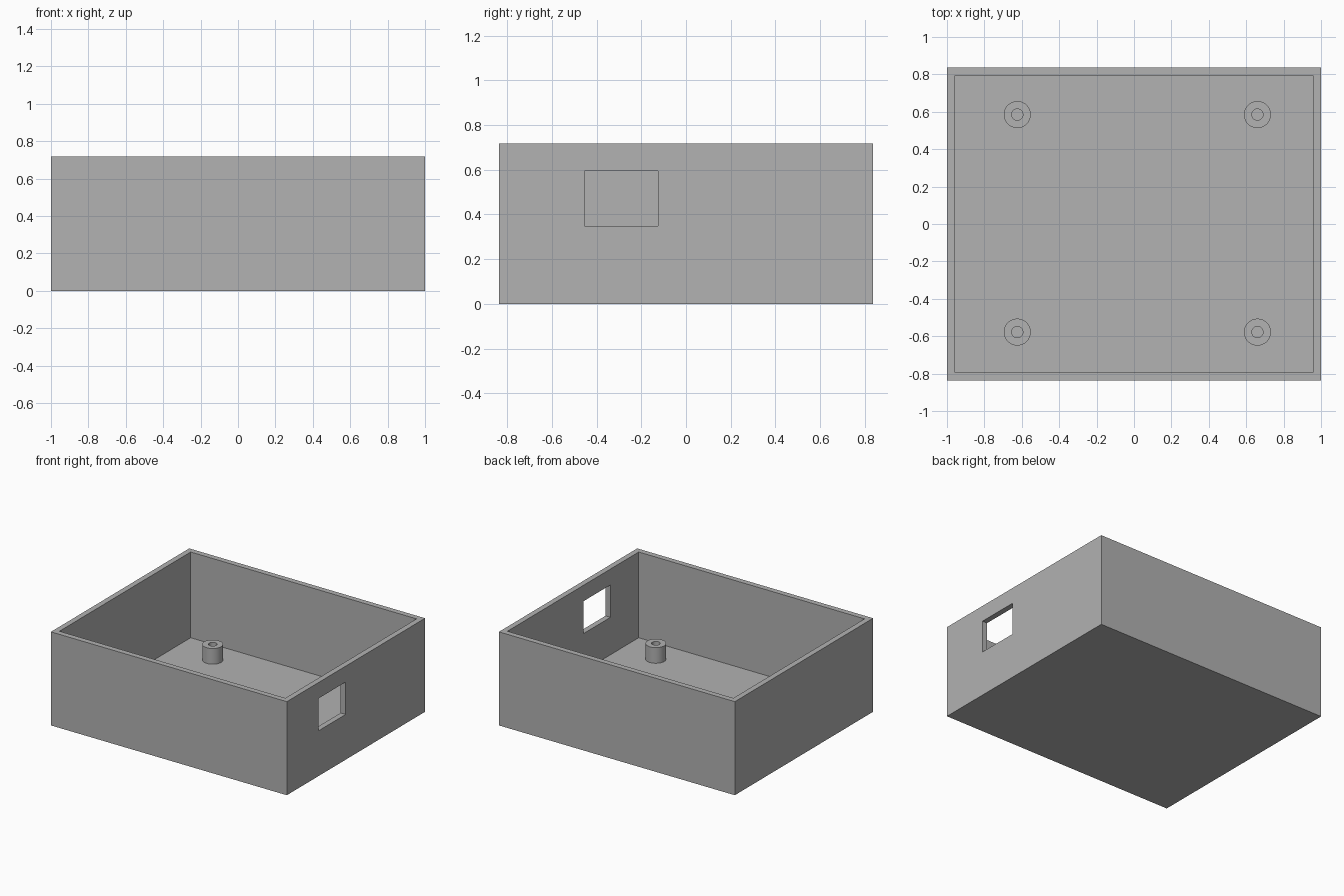
import bpy
import bmesh
import math
from mathutils import Matrix, Vector

cube = bpy.data.objects.get("Cube")
if cube:
    bpy.data.objects.remove(cube, do_unlink=True)

HALF_X, HALF_Y, HEIGHT = 1.0, 0.837, 0.717
WALL = 0.06
POST_TOP, POST_R, HOLE_R = 0.18, 0.072, 0.03

grey = bpy.data.materials.new("plain_grey")
grey.use_nodes = True
color = (0.445, 0.445, 0.445, 1)
grey.diffuse_color = color
grey.node_tree.nodes["Principled BSDF"].inputs["Base Color"].default_value = color


def make_object(name, bm):
    mesh = bpy.data.meshes.new(name)
    bmesh.ops.recalc_face_normals(bm, faces=bm.faces)
    bm.to_mesh(mesh)
    bm.free()
    mesh.materials.append(grey)
    obj = bpy.data.objects.new(name, mesh)
    bpy.context.collection.objects.link(obj)
    return obj


def block(low, high):
    low, high = Vector(low), Vector(high)
    bm = bmesh.new()
    place = Matrix.Translation((low + high) / 2) @ Matrix.Diagonal((*(high - low), 1))
    bmesh.ops.create_cube(bm, size=1, matrix=place)
    return bm


# Open tray: inset the lid of a block and sink it to the floor
bm = block((-HALF_X, -HALF_Y, 0), (HALF_X, HALF_Y, HEIGHT))
bm.normal_update()
lid = max(bm.faces, key=lambda f: f.calc_center_median().z)
bmesh.ops.inset_region(bm, faces=[lid], thickness=WALL)
sunk = bmesh.ops.extrude_discrete_faces(bm, faces=[lid])["faces"][0]
bmesh.ops.translate(bm, verts=sunk.verts, vec=(0, 0, WALL - HEIGHT))
tray = make_object("tray", bm)

# Rectangular port through the left wall
cutter = make_object("port_cutter", block((HALF_X - 0.15, -0.453, 0.347),
                                          (HALF_X + 0.15, -0.125, 0.595)))
cutter.hide_render = True
cut = tray.modifiers.new("port", 'BOOLEAN')
cut.operation = 'DIFFERENCE'
cut.solver = 'EXACT'
cut.object = cutter
bpy.context.view_layer.objects.active = tray
tray.select_set(True)
bpy.ops.object.modifier_apply(modifier=cut.name)
bpy.data.objects.remove(cutter, do_unlink=True)


# Hollow mounting posts: a tube profile spun around its axis
def post(name, x, y):
    bm = bmesh.new()
    profile = [(POST_R, WALL), (POST_R, POST_TOP), (HOLE_R, POST_TOP), (HOLE_R, WALL)]
    verts = [bm.verts.new((r, 0, z)) for r, z in profile]
    edges = [bm.edges.new(pair) for pair in zip(verts, verts[1:])]
    bmesh.ops.spin(bm, geom=verts + edges, axis=(0, 0, 1), cent=(0, 0, 0),
                   angle=math.tau, steps=48, use_merge=True)
    bmesh.ops.remove_doubles(bm, verts=bm.verts, dist=0.0001)
    obj = make_object(name, bm)
    obj.location = (x, y, 0)
    bpy.ops.object.select_all(action='DESELECT')
    obj.select_set(True)
    bpy.context.view_layer.objects.active = obj
    bpy.ops.object.shade_smooth_by_angle(angle=math.radians(30))


for side, x in (("right", -0.624), ("left", 0.66)):
    for end, y in (("front", -0.578), ("back", 0.585)):
        post(f"{end}_{side}_post", x, y)
